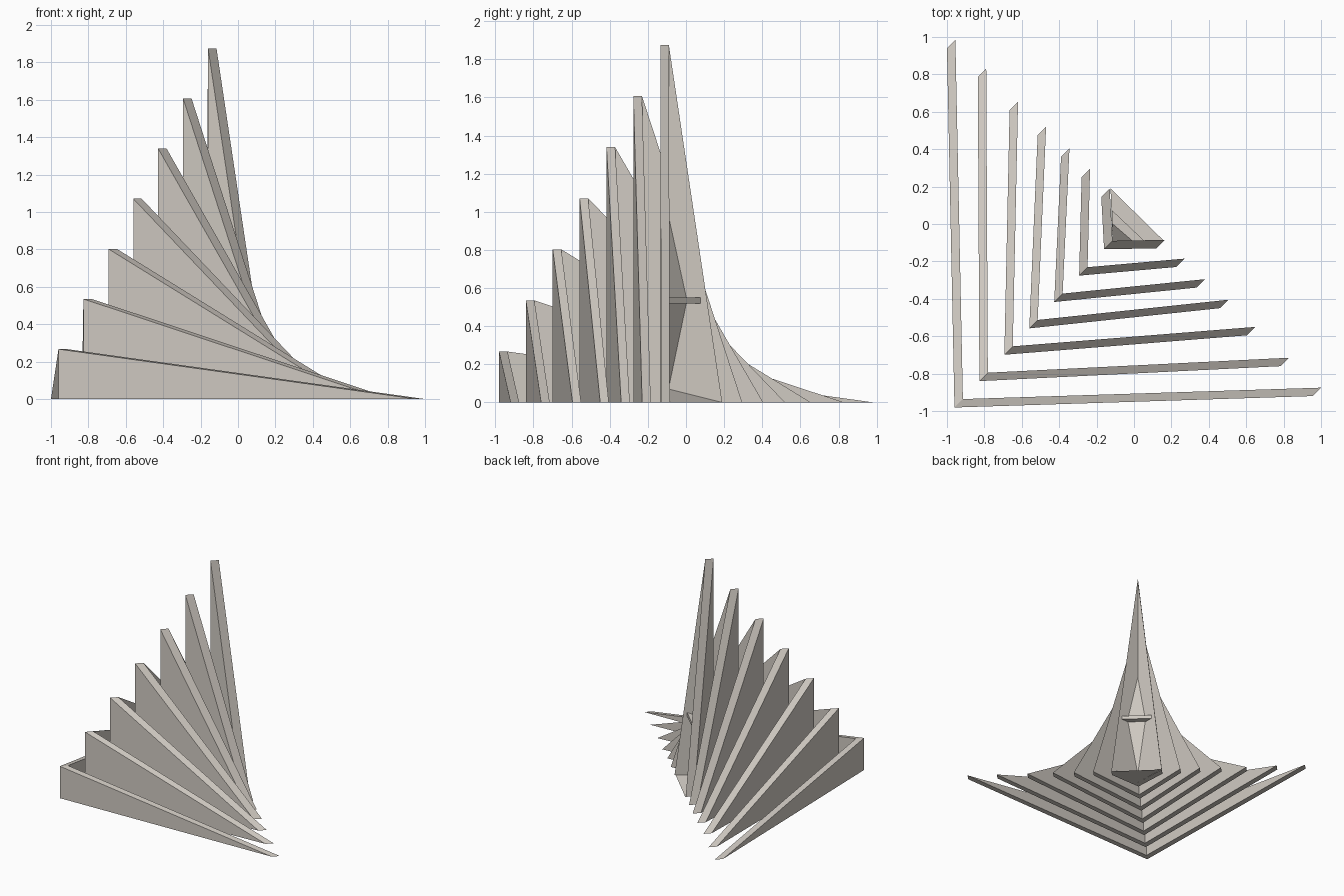
import bpy

THICK = 0.045

cube = bpy.data.objects.get("Cube")
if cube:
    bpy.data.objects.remove(cube, do_unlink=True)

stone = bpy.data.materials.new("warm_grey_stone")
stone.use_nodes = True
stone.diffuse_color = (0.63, 0.59, 0.54, 1)
stone.node_tree.nodes["Principled BSDF"].inputs["Base Color"].default_value = stone.diffuse_color


def make_part(name, verts, faces):
    mesh = bpy.data.meshes.new(name)
    mesh.from_pydata(verts, [], faces)
    mesh.materials.append(stone)
    part = bpy.data.objects.new(name, mesh)
    bpy.context.collection.objects.link(part)
    return part


def angled_fin(name, corner, right_tip, left_tip, height):
    """Solid V-shaped wall, tallest at its corner, running out to nothing at both tips."""
    outer = [right_tip, corner, left_tip]
    inner = [(x + THICK, y + THICK) for x, y in outer]
    verts = [(x, y, 0) for x, y in outer + inner]
    verts += [(*outer[1], height), (*inner[1], height)]
    right_out, corner_out, left_out, right_in, corner_in, left_in, top_out, top_in = range(8)
    faces = [
        (right_out, top_out, corner_out), (corner_out, top_out, left_out),
        (right_in, corner_in, top_in), (corner_in, left_in, top_in),
        (right_out, right_in, top_in, top_out), (left_out, top_out, top_in, left_in),
        (right_out, corner_out, corner_in, right_in),
        (corner_out, left_out, left_in, corner_in),
    ]
    return make_part(name, verts, faces)


# Nested fins, from the tall inner one to the low outer one: outer right and left tips
tips = [
    ((0.12, -0.13), (-0.175, 0.145)),
    ((0.225, -0.23), (-0.28, 0.25)),
    ((0.335, -0.34), (-0.39, 0.36)),
    ((0.46, -0.45), (-0.515, 0.475)),
    ((0.605, -0.595), (-0.665, 0.61)),
    ((0.785, -0.76), (-0.835, 0.785)),
    ((0.955, -0.92), (-1.0, 0.94)),
]
for i, (right_tip, left_tip) in enumerate(tips):
    corner = (-0.16 - 0.1333 * i, -0.135 - 0.141 * i)
    angled_fin(f"fin_{i + 1}", corner, right_tip, left_tip, 1.875 - 0.268 * i)

# Inner corner of the tallest fin, where the core pieces sit
CX, CY = -0.115, -0.09


def on_arms(right_x, left_y, z):
    """Points on the two inner walls and at the corner, at one height."""
    lean = 0.055 * left_y
    return [(CX, CY, z), (right_x, CY, z), (CX - lean, left_y, z)]


# Sloping floor between the arms
make_part("core_floor", on_arms(0.16, 0.19, 0) + [(CX, CY, 0.07)],
          [(0, 2, 1), (0, 1, 3), (1, 2, 3), (2, 0, 3)])

# Faceted filler in the corner, widest at the shelf
make_part("core_filler", on_arms(-0.005, 0.005, 0.535) + [(CX, CY, 0.97), (CX, CY, 0.08)],
          [(0, 1, 3), (1, 2, 3), (2, 0, 3), (1, 0, 4), (2, 1, 4), (0, 2, 4)])

# Thin triangular shelf
make_part("core_shelf", on_arms(0.055, 0.075, 0.52) + on_arms(0.055, 0.075, 0.55),
          [(0, 2, 1), (3, 4, 5), (0, 1, 4, 3), (1, 2, 5, 4), (2, 0, 3, 5)])
